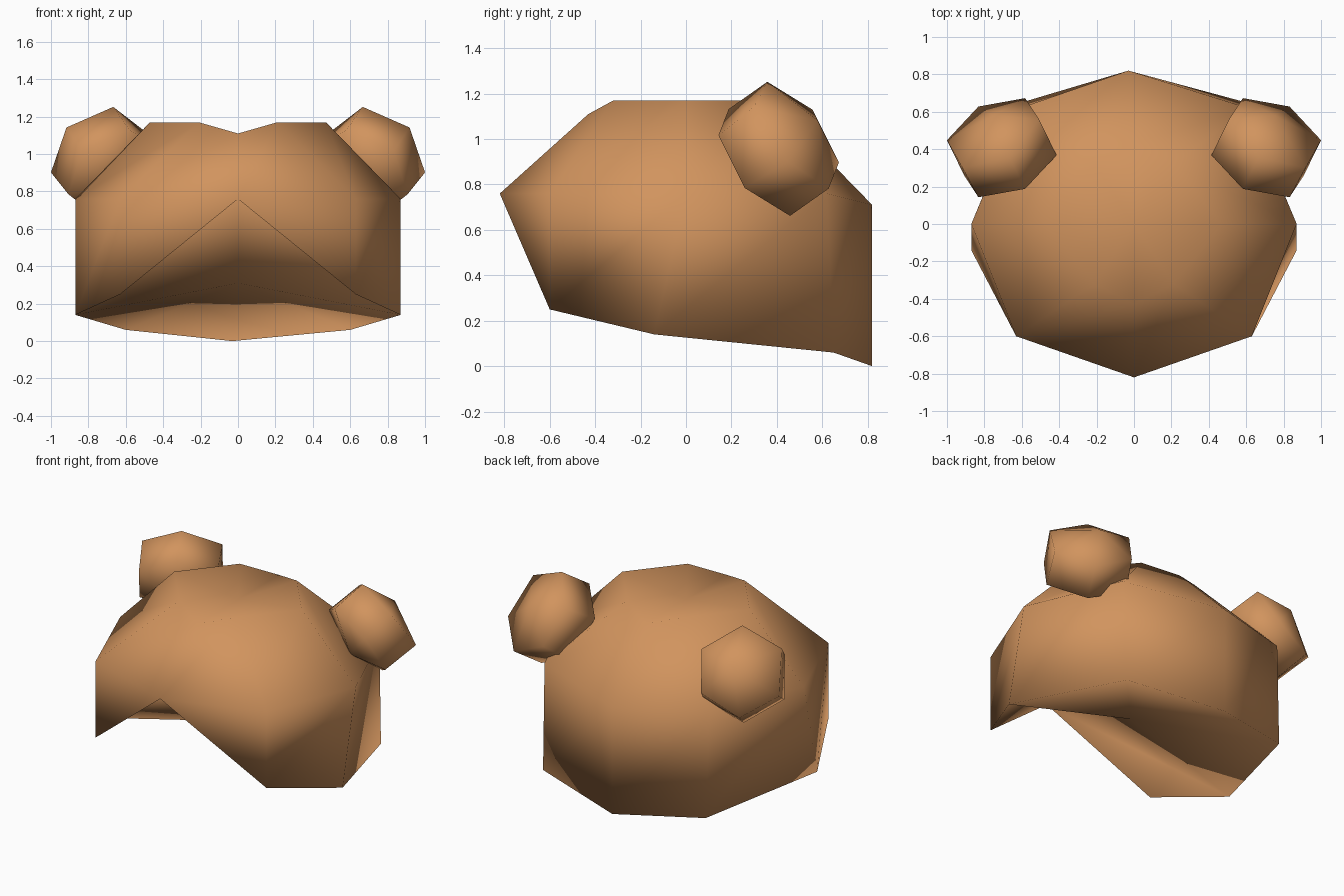
import bpy, bmesh
from mathutils import Vector

if "Cube" in bpy.data.objects:
    bpy.data.objects.remove(bpy.data.objects["Cube"])

fur = bpy.data.materials.new("tan_brown")
fur.diffuse_color = (0.64, 0.296, 0.112, 1)
fur.use_nodes = True
fur.node_tree.nodes["Principled BSDF"].inputs["Base Color"].default_value = fur.diffuse_color


def finish(bm, name):
    bmesh.ops.recalc_face_normals(bm, faces=bm.faces[:])
    for f in bm.faces:
        f.smooth = True
    me = bpy.data.meshes.new(name)
    bm.to_mesh(me)
    bm.free()
    me.materials.append(fur)
    ob = bpy.data.objects.new(name, me)
    bpy.context.collection.objects.link(ob)
    return ob


def ring(bm, half):
    """Eight-sided ring from front, three right-hand points, back; left is mirrored."""
    pts = half + [(-x, y, z) for x, y, z in half[3:0:-1]]
    return [bm.verts.new(p) for p in pts]


# Head cover: three rings, closed by a shallow crown
bm = bmesh.new()
rim = ring(bm, [(0, -.82, .76), (.63, -.6, .25), (.87, -.14, .14), (.6, .65, .06), (-.03, .82, 0)])
brow = ring(bm, [(0, -.82, .76), (.63, -.6, .76), (.87, 0, .76), (.61, .62, .76), (-.03, .82, .71)])
crown = ring(bm, [(0, -.43, 1.11), (.21, -.32, 1.17), (.47, 0, 1.17), (.21, .32, 1.17), (0, .43, 1.11)])
top = bm.verts.new((0, 0, 1.11))
for i in range(8):
    j = (i + 1) % 8
    bm.faces.new((rim[i], rim[j], brow[j], brow[i]))
    bm.faces.new((brow[i], brow[j], crown[j], crown[i]))
    bm.faces.new((crown[i], crown[j], top))

# Hollow underside, notched up to the brow at the front
hollow = bm.verts.new((0, -.03, .31))
for tri in ((0, 1, 2), (0, 7, 6)):
    bm.faces.new([rim[k] for k in tri])
for a, b in ((0, 2), (2, 3), (3, 4), (4, 5), (5, 6), (6, 0)):
    bm.faces.new((rim[a], rim[b], hollow))
bmesh.ops.remove_doubles(bm, verts=bm.verts[:], dist=0.001)
finish(bm, "head_cover")

# Ears: faceted balls, from seven corners and their opposites
centre = Vector((.707, .408, .957))
corners = [(-.04, -.05, .295), (.293, .04, -.055), (.21, -.108, .185), (.045, .172, .125),
           (.125, -.265, .06), (-.125, -.22, .175), (.2, -.15, -.172)]
for side, name in ((1, "right_ear"), (-1, "left_ear")):
    bm = bmesh.new()
    for c in corners:
        for s in (1, -1):
            p = centre + s * Vector(c)
            bm.verts.new((side * p.x, p.y, p.z))
    bmesh.ops.convex_hull(bm, input=bm.verts[:])
    finish(bm, name)
